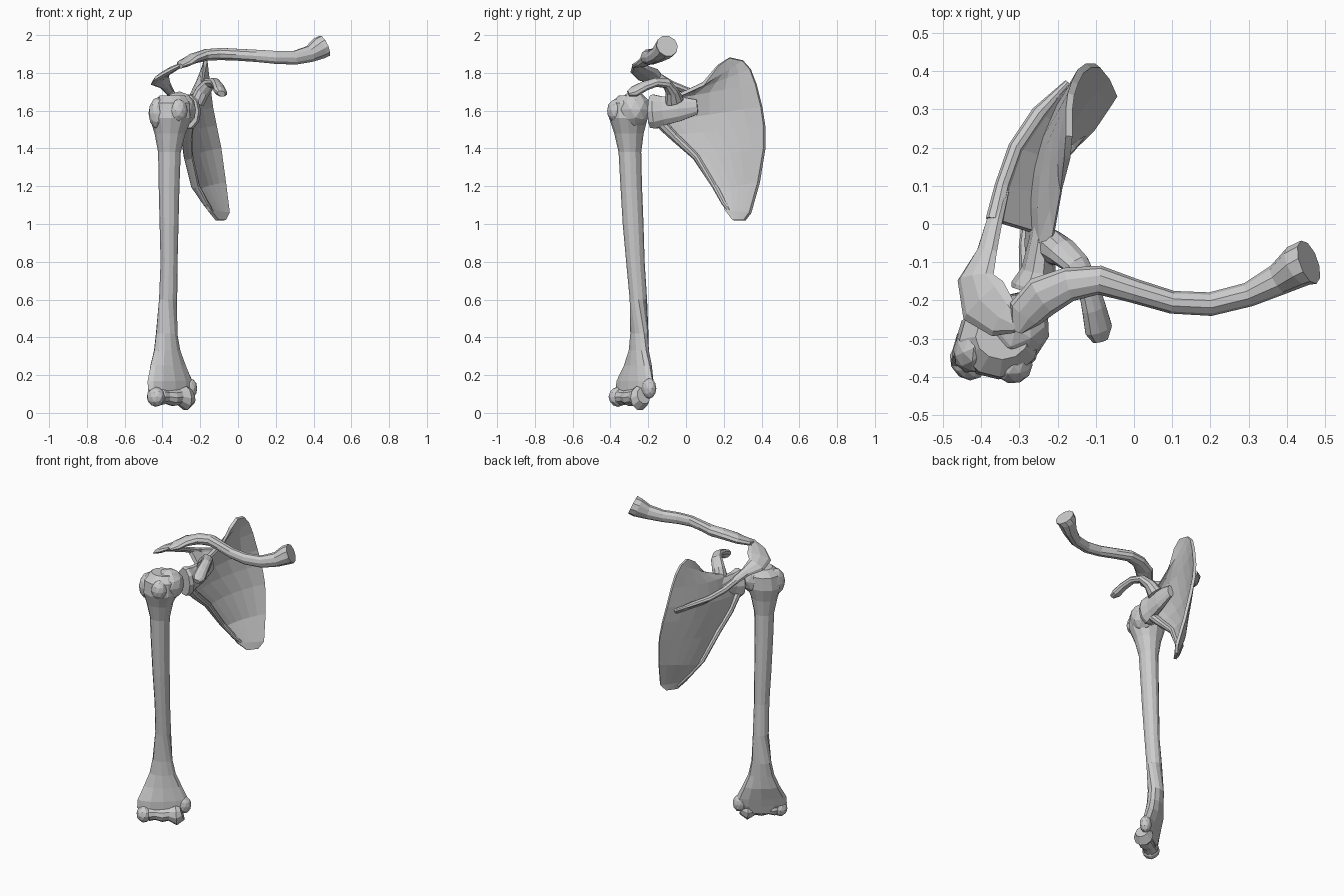
import bpy, bmesh, math
from mathutils import Vector, Matrix


def finish(name, bm):
    bmesh.ops.recalc_face_normals(bm, faces=bm.faces)
    me = bpy.data.meshes.new(name)
    bm.to_mesh(me)
    bm.free()
    ob = bpy.data.objects.new(name, me)
    bpy.context.collection.objects.link(ob)
    return ob


def skin(name, rings):
    """Closed skin through equal-sized rings of points."""
    bm = bmesh.new()
    rows = [[bm.verts.new(p) for p in r] for r in rings]
    n = len(rows[0])
    for a, b in zip(rows, rows[1:]):
        for i in range(n):
            j = (i + 1) % n
            bm.faces.new((a[i], a[j], b[j], b[i]))
    bm.faces.new(rows[0])
    bm.faces.new(rows[-1])
    return finish(name, bm)


def ellipse(c, u, v, n):
    return [c + u * math.cos(2 * math.pi * i / n) + v * math.sin(2 * math.pi * i / n)
            for i in range(n)]


def tube(name, stations, up=(0, 0, 1), n=10):
    """Stations: x, y, z, half width, half height."""
    pts = [Vector(s[:3]) for s in stations]
    rings = []
    for i, s in enumerate(stations):
        t = (pts[min(i + 1, len(pts) - 1)] - pts[max(i - 1, 0)]).normalized()
        side = t.cross(Vector(up)).normalized()
        rings.append(ellipse(pts[i], side * s[3], side.cross(t) * s[4], n))
    return skin(name, rings)


def sheet(name, rows, thickness):
    """Open grid of points thickened to a plate."""
    bm = bmesh.new()
    vs = [[bm.verts.new(p) for p in r] for r in rows]
    for a, b in zip(vs, vs[1:]):
        for i in range(len(a) - 1):
            bm.faces.new((a[i], a[i + 1], b[i + 1], b[i]))
    ob = finish(name, bm)
    m = ob.modifiers.new("thickness", 'SOLIDIFY')
    m.thickness = thickness
    m.offset = 0
    return ob


def knob(name, loc, size, turn=0):
    bm = bmesh.new()
    bmesh.ops.create_icosphere(bm, subdivisions=2, radius=1)
    bm.transform(Matrix.Translation(loc) @ Matrix.Rotation(math.radians(turn), 4, 'Z')
                 @ Matrix.Diagonal((*size, 1)))
    return finish(name, bm)


# Humerus shaft: z, x, y, long radius, short radius, turn
shaft = [(.07, -.36, -.28, .10, .03, 38), (.12, -.355, -.275, .155, .04, 38),
         (.17, -.36, -.27, .15, .045, 38), (.25, -.37, -.255, .112, .048, 34),
         (.33, -.375, -.25, .078, .045, 30), (.42, -.378, -.247, .060, .045, 25),
         (.60, -.37, -.252, .048, .046, 0), (.80, -.365, -.268, .045, .049, 0),
         (1.0, -.365, -.28, .050, .055, 0), (1.2, -.365, -.29, .055, .057, 0),
         (1.38, -.363, -.297, .060, .060, 0), (1.48, -.36, -.302, .082, .078, 0),
         (1.56, -.355, -.305, .112, .102, 0), (1.64, -.352, -.303, .105, .098, 0),
         (1.68, -.345, -.295, .07, .06, 0)]
rings = []
for z, x, y, a, b, deg in shaft:
    c, s = math.cos(math.radians(deg)), math.sin(math.radians(deg))
    rings.append(ellipse(Vector((x, y, z)), Vector((c, s, 0)) * a, Vector((-s, c, 0)) * b, 12))
skin("humerus_shaft", rings)

# Humerus joint surfaces
knob("humerus_head", (-.31, -.275, 1.605), (.092, .088, .097), 40)
knob("greater_tubercle", (-.42, -.325, 1.585), (.052, .068, .088), -20)
knob("lesser_tubercle", (-.315, -.372, 1.60), (.05, .046, .062), 20)
knob("capitulum", (-.435, -.36, .085), (.045, .053, .053), 38)
tube("trochlea", [(-.45, -.36, .09, .03, .03), (-.41, -.335, .085, .05, .045),
                  (-.38, -.315, .085, .042, .038), (-.345, -.295, .08, .048, .045),
                  (-.315, -.272, .085, .043, .043), (-.28, -.245, .078, .06, .066),
                  (-.25, -.225, .09, .04, .045)])
knob("medial_epicondyle", (-.255, -.195, .13), (.042, .036, .055), 38)

# Scapula blade: lateral point, medial point, bow of each row
blade = [((-.11, .25, 1.02), (-.07, .31, 1.02), 0),
         ((-.15, .21, 1.07), (-.05, .34, 1.06), .005),
         ((-.215, .17, 1.18), (-.07, .385, 1.22), .02),
         ((-.26, .05, 1.35), (-.095, .415, 1.40), .035),
         ((-.275, -.08, 1.47), (-.12, .415, 1.52), .05),
         ((-.265, -.15, 1.54), (-.14, .40, 1.62), .06),
         ((-.23, -.12, 1.66), (-.155, .37, 1.74), .045),
         ((-.21, -.02, 1.69), (-.165, .34, 1.82), .025),
         ((-.19, .09, 1.74), (-.17, .30, 1.865), .01),
         ((-.175, .17, 1.84), (-.17, .23, 1.88), 0)]
rows = []
for lat, med, bow in blade:
    rows.append([Vector(lat).lerp(Vector(med), t) - Vector((bow * 4 * t * (1 - t), 0, 0))
                 for t in [k / 6 for k in range(7)]])
sheet("scapula_blade", rows, .018)

# Thick lateral border and neck with socket
tube("scapula_lateral_border",
     [(-.12, .255, 1.04, .012, .012), (-.17, .205, 1.11, .02, .014),
      (-.225, .155, 1.20, .026, .016), (-.262, .055, 1.355, .026, .02),
      (-.272, -.06, 1.46, .03, .025), (-.265, -.14, 1.54, .035, .03)])
tube("scapula_neck",
     [(-.235, .06, 1.62, .02, .04), (-.24, -.04, 1.61, .035, .07),
      (-.25, -.12, 1.60, .045, .08), (-.258, -.165, 1.595, .064, .095),
      (-.265, -.185, 1.595, .06, .09)])

# Scapula spine: crest over base
crest = [(-.175, .37, 1.59), (-.25, .29, 1.625), (-.31, .20, 1.645),
         (-.345, .10, 1.67), (-.365, .01, 1.705)]
base = [(-.175, .35, 1.58), (-.215, .27, 1.59), (-.25, .18, 1.595),
        (-.265, .08, 1.60), (-.265, -.02, 1.61)]
sheet("scapula_spine", [base, crest], .025)
sizes = [(.008, .01), (.02, .014), (.02, .018), (.02, .02), (.024, .018)]
tube("spine_crest", [c + s for c, s in zip(crest, sizes)], n=8)

# Acromion
tube("acromion",
     [(-.34, .09, 1.675, .015, .012), (-.365, .01, 1.705, .024, .016),
      (-.385, -.07, 1.735, .03, .017), (-.415, -.14, 1.765, .055, .017),
      (-.395, -.20, 1.79, .078, .018), (-.345, -.245, 1.82, .058, .017),
      (-.305, -.265, 1.84, .022, .012)], up=(-.5, 0, .86), n=8)

# Coracoid process
tube("coracoid",
     [(-.215, -.06, 1.65, .04, .05), (-.185, -.075, 1.705, .042, .034),
      (-.15, -.105, 1.745, .036, .026), (-.12, -.16, 1.75, .03, .023),
      (-.105, -.22, 1.73, .035, .024), (-.093, -.275, 1.70, .04, .026),
      (-.088, -.305, 1.69, .022, .015)], up=(.3, .3, .9))

# Clavicle
tube("clavicle",
     [(-.305, -.28, 1.835, .015, .012), (-.285, -.235, 1.85, .048, .02),
      (-.24, -.19, 1.875, .055, .027), (-.17, -.158, 1.895, .045, .032),
      (-.09, -.147, 1.90, .038, .034), (0, -.175, 1.896, .032, .033),
      (.10, -.205, 1.89, .03, .034), (.20, -.21, 1.882, .031, .036),
      (.30, -.185, 1.88, .032, .038), (.38, -.145, 1.90, .042, .045),
      (.43, -.11, 1.93, .057, .06), (.458, -.10, 1.943, .06, .06)])
